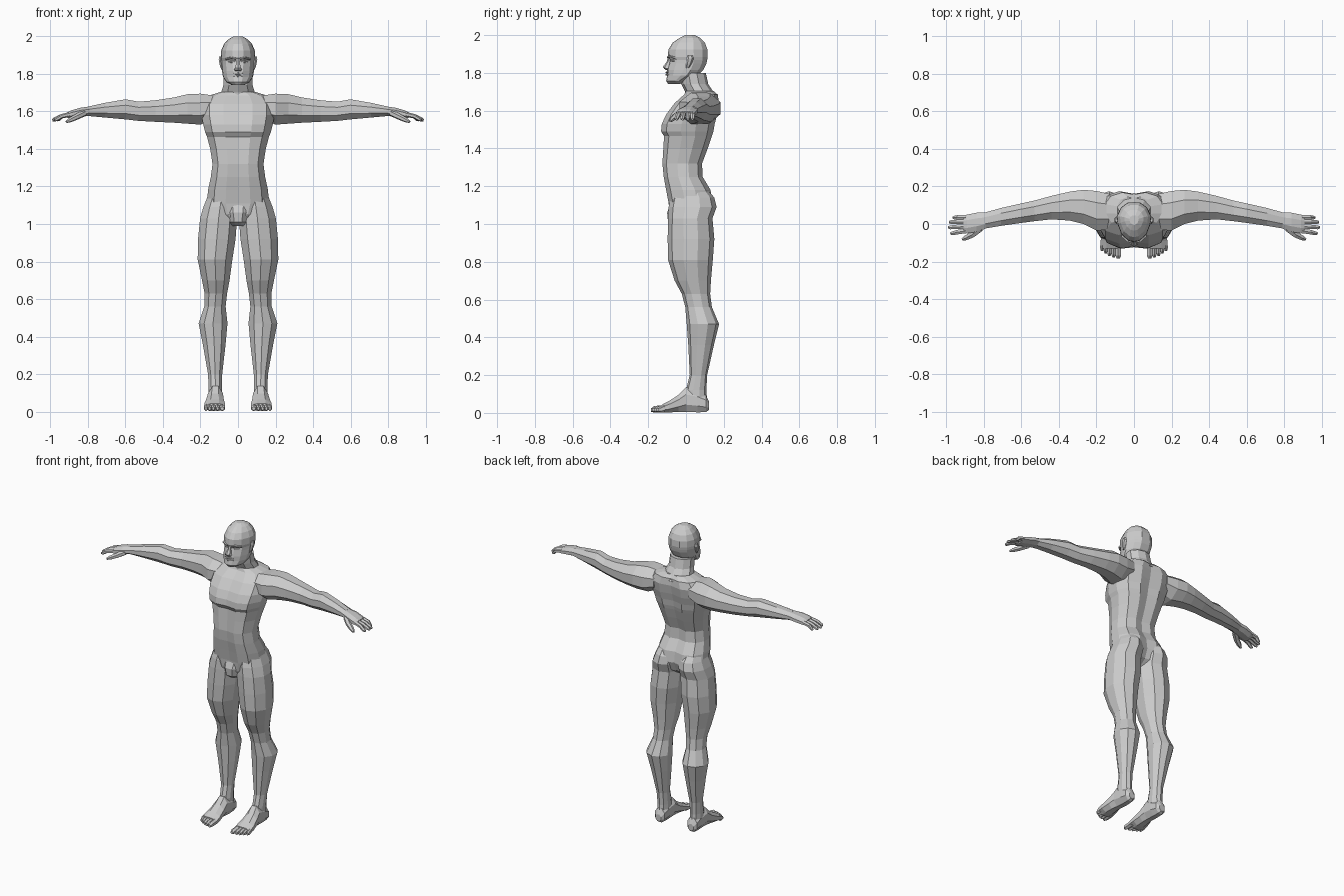
import bpy, bmesh, math
from mathutils import Vector


def ngon(n):
    """Polygon with flat sides on the axes, scaled to fill the -1..1 square."""
    k = math.cos(math.pi / n)
    return [(math.cos(2 * math.pi * (i + .5) / n) / k, math.sin(2 * math.pi * (i + .5) / n) / k)
            for i in range(n)]


def fit(points):
    m = max(abs(u) for u, v in points), max(abs(v) for u, v in points)
    return [(u / m[0], v / m[1]) for u, v in points]


def whole(half):
    return half + [(-u, v) for u, v in reversed(half) if u > 0]


def skin(name, rings, mirror=False):
    """Join rings of points with quads, close the ends, keep flat faces."""
    bm = bmesh.new()
    loops = [[bm.verts.new(p) for p in r] for r in rings]
    n = len(loops[0])
    for a, b in zip(loops, loops[1:]):
        for i in range(n):
            bm.faces.new((a[i], a[(i + 1) % n], b[(i + 1) % n], b[i]))
    bm.faces.new(loops[0])
    bm.faces.new(loops[-1])
    bmesh.ops.recalc_face_normals(bm, faces=bm.faces)
    me = bpy.data.meshes.new(name)
    bm.to_mesh(me)
    bm.free()
    ob = bpy.data.objects.new(name, me)
    bpy.context.collection.objects.link(ob)
    if mirror:
        mod = ob.modifiers.new("mirror", 'MIRROR')
        mod.use_mirror_merge = False
    return ob


def loft(name, axis, stations, section, mirror=False):
    """Stations: position on axis, then low/high limits on the other two axes."""
    rings = []
    for pos, a0, a1, b0, b1 in stations:
        ring = []
        for u, v in section:
            a = (a0 + a1) / 2 + u * (a1 - a0) / 2
            b = (b0 + b1) / 2 + v * (b1 - b0) / 2
            ring.append({'x': (pos, a, b), 'y': (a, pos, b), 'z': (a, b, pos)}[axis])
        rings.append(ring)
    return skin(name, rings, mirror)


def limb(name, path, section):
    """Mirrored tube along (point, radius) pairs."""
    pts = [Vector(p) for p, r in path]
    d = (pts[-1] - pts[0]).normalized()
    s = d.cross(Vector((0, 0, 1))).normalized()
    t = s.cross(d)
    return skin(name, [[p + (s * u + t * v) * r for u, v in section]
                       for p, (_, r) in zip(pts, path)], True)


def sym(stations):
    return [(z, -w, w, f, b) for z, w, f, b in stations]


HEX, OCT = fit(ngon(6)), fit(ngon(8))
DEC = fit(ngon(10))
CHEST = whole([(0, -.94), (.4, -1), (.78, -.8), (1, -.25), (1, .3), (.8, .78), (.4, 1), (0, .88)])
SKULL = whole([(0, -1), (.32, -.94), (.72, -.62), (.95, -.1), (1, .3), (.75, .75), (.35, 1), (0, 1)])

# Torso from crotch to neck base
loft("torso", 'z', sym([
    (1.01, .06, -.07, .06), (1.05, .13, -.085, .115), (1.11, .165, -.092, .14),
    (1.18, .16, -.105, .13), (1.25, .145, -.118, .088), (1.32, .136, -.125, .085),
    (1.40, .148, -.12, .115), (1.465, .165, -.116, .137), (1.49, .175, -.132, .145),
    (1.53, .185, -.128, .152), (1.58, .195, -.105, .165), (1.64, .195, -.06, .175),
    (1.685, .155, -.01, .168), (1.705, .09, .0, .145)]), CHEST)
loft("groin", 'z', sym([(.99, .03, -.07, .0), (1.01, .048, -.095, .01),
                        (1.06, .062, -.1, .0), (1.10, .07, -.085, .0)]), OCT)

# Neck and head
loft("neck", 'z', sym([(1.67, .12, .0, .165), (1.70, .09, -.005, .145),
                       (1.74, .078, -.025, .118), (1.80, .076, -.035, .105)]), DEC)
loft("head", 'z', sym([
    (1.742, .035, -.095, -.03), (1.757, .062, -.105, .0), (1.785, .08, -.1, .06),
    (1.815, .085, -.1, .092), (1.85, .088, -.09, .108), (1.868, .09, -.085, .112),
    (1.885, .092, -.096, .115), (1.925, .09, -.093, .113), (1.96, .075, -.07, .1),
    (1.985, .052, -.035, .075), (2.0, .025, -.005, .045)]), SKULL)

# Face details
loft("nose", 'z', sym([(1.815, .013, -.105, -.085), (1.822, .021, -.116, -.085),
                       (1.832, .016, -.122, -.08), (1.86, .009, -.102, -.075),
                       (1.882, .012, -.096, -.075)]), HEX)
for part, z in (("upper_lip", 1.802), ("lower_lip", 1.79)):
    loft(part, 'x', [(-.03, -.094, -.07, z - .003, z + .003), (0, -.109, -.085, z - .006, z + .006),
                     (.03, -.094, -.07, z - .003, z + .003)], HEX)
loft("brow", 'x', [(.01, -.1, -.07, 1.876, 1.888), (.035, -.096, -.06, 1.88, 1.893),
                   (.066, -.068, -.03, 1.874, 1.886)], HEX, True)
loft("eye", 'x', [(.018, -.085, -.06, 1.861, 1.866), (.034, -.085, -.05, 1.857, 1.871),
                  (.052, -.068, -.04, 1.861, 1.866)], HEX, True)
loft("ear", 'z', [(1.825, .08, .09, .0, .015), (1.845, .082, .097, .0, .028),
                  (1.875, .085, .103, .002, .042), (1.893, .085, .1, .01, .035)], HEX, True)

# Arms, shoulder to wrist
loft("arm", 'x', [
    (.13, -.03, .16, 1.56, 1.685), (.2, -.035, .176, 1.53, 1.695), (.27, .0, .182, 1.535, 1.692),
    (.34, .018, .173, 1.54, 1.675), (.44, .025, .15, 1.545, 1.66), (.53, .015, .125, 1.55, 1.652),
    (.6, .006, .11, 1.558, 1.665), (.71, -.01, .085, 1.568, 1.646),
    (.8, -.025, .06, 1.576, 1.626)], OCT, True)

# Hands with fingers
loft("palm", 'x', [(.79, -.024, .06, 1.577, 1.627), (.84, -.042, .06, 1.572, 1.62),
                   (.89, -.05, .05, 1.564, 1.606), (.91, -.046, .044, 1.564, 1.596)], OCT, True)
for i, (y0, y1, tip) in enumerate([(.036, .034, .965), (.012, .01, .985),
                                   (-.013, -.018, .99), (-.036, -.05, .978)]):
    limb(f"finger_{i + 1}", [((.895, y0, 1.585), .013), ((.94, (y0 + y1) / 2, 1.575), .012),
                             ((tip - .01, y1, 1.558), .01), ((tip, y1, 1.553), .006)], HEX)
limb("thumb", [((.82, -.022, 1.592), .018), ((.86, -.055, 1.572), .016),
               ((.895, -.073, 1.555), .013), ((.915, -.083, 1.545), .007)], HEX)

# Legs with buttocks, knee and calf
loft("leg", 'z', [
    (1.18, .03, .15, -.06, .115), (1.14, .012, .165, -.08, .15), (1.09, .006, .185, -.092, .162),
    (1.03, .005, .202, -.095, .14), (.92, .013, .213, -.097, .15), (.81, .03, .215, -.095, .142),
    (.70, .045, .192, -.06, .132), (.63, .058, .178, -.022, .128), (.56, .066, .18, -.004, .137),
    (.47, .056, .21, .004, .175), (.36, .066, .188, .012, .148), (.2, .084, .16, .02, .112),
    (.12, .084, .156, .0, .108), (.06, .084, .156, .0, .112)], DEC, True)

# Feet with toes
loft("foot", 'y', [
    (.122, .1, .14, .015, .06), (.105, .085, .155, .004, .095), (.06, .08, .158, .003, .12),
    (.0, .08, .16, .006, .135), (-.04, .077, .168, .006, .095), (-.09, .07, .178, .002, .063),
    (-.13, .068, .18, .002, .042)], OCT, True)
for i, (x, w, y) in enumerate([(.084, .015, -.184), (.109, .011, -.178), (.131, .011, -.17),
                               (.151, .01, -.158), (.17, .01, -.145)]):
    loft(f"toe_{i + 1}", 'y', [(-.115, x - w, x + w, .003, .042),
                               (y + .015, x - w, x + w, .002, .036),
                               (y, x - w * .6, x + w * .6, .006, .025)], HEX, True)
